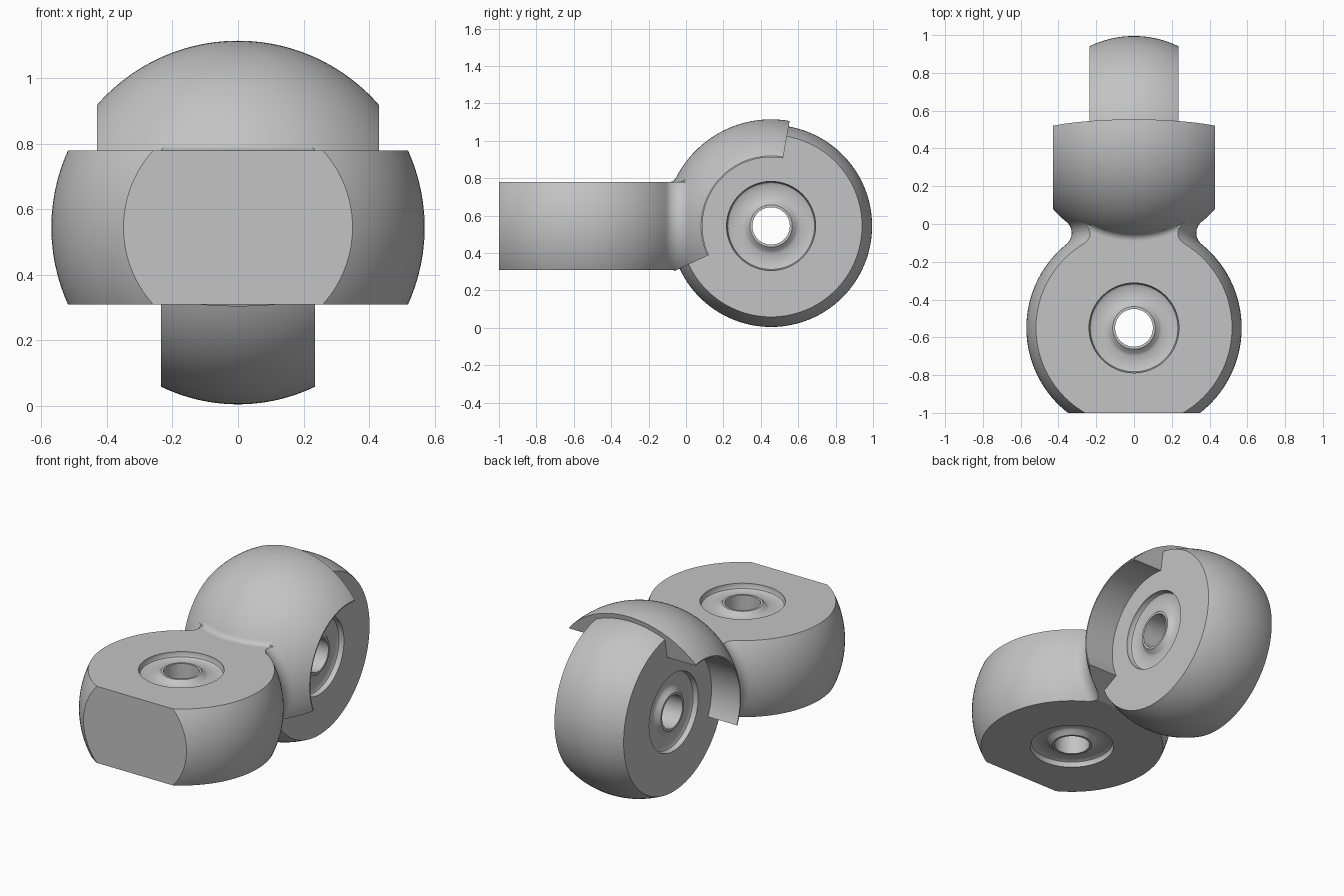
import bpy, bmesh
from math import sin, cos, pi, radians, sqrt, acos
from mathutils import Vector

if "Cube" in bpy.data.objects:
    bpy.data.objects.remove(bpy.data.objects["Cube"], do_unlink=True)

MID_Z = 0.545
BODY = Vector((0, -0.55, MID_Z))     # centre of the front ball
HOOD = Vector((0, 0.455, MID_Z))     # shared centre of hood and wheel
R, WHEEL_R, HALF = 0.57, 0.54, 0.235

grey = bpy.data.materials.new("plain grey")
grey.use_nodes = True
colour = (0.55, 0.55, 0.55, 1)
grey.diffuse_color = colour
grey.node_tree.nodes["Principled BSDF"].inputs["Base Color"].default_value = colour


def arc(cx, cy, r, a0, a1, n):
    """Points on an arc, angles in radians."""
    return [(cx + r * cos(a0 + (a1 - a0) * i / n), cy + r * sin(a0 + (a1 - a0) * i / n))
            for i in range(n + 1)]


def lathe(points, axis, centre, angle=2 * pi, steps=96, closed=False):
    """Spin a profile of 3D points about an axis through the origin, then move it."""
    bm = bmesh.new()
    verts = [bm.verts.new(p) for p in points]
    pairs = list(zip(verts, verts[1:])) + ([(verts[-1], verts[0])] if closed else [])
    edges = [bm.edges.new(p) for p in pairs]
    bmesh.ops.spin(bm, geom=verts + edges, cent=(0, 0, 0), axis=axis, angle=angle, steps=steps)
    bmesh.ops.remove_doubles(bm, verts=bm.verts[:], dist=1e-5)
    if closed:
        bmesh.ops.holes_fill(bm, edges=[e for e in bm.edges if e.is_boundary], sides=0)
    bmesh.ops.translate(bm, verts=bm.verts[:], vec=centre)
    bmesh.ops.recalc_face_normals(bm, faces=bm.faces[:])
    return bm


def slice_off(bm, point, normal):
    """Cut away everything on the normal side and close the cut."""
    cut = bmesh.ops.bisect_plane(bm, geom=bm.verts[:] + bm.edges[:] + bm.faces[:], dist=1e-6,
                                 plane_co=point, plane_no=normal, clear_outer=True)
    edges = [e for e in cut["geom_cut"] if isinstance(e, bmesh.types.BMEdge)]
    bmesh.ops.holes_fill(bm, edges=edges, sides=0)


def make(name, bm):
    mesh = bpy.data.meshes.new(name)
    bm.to_mesh(mesh)
    bm.free()
    mesh.materials.append(grey)
    obj = bpy.data.objects.new(name, mesh)
    bpy.context.collection.objects.link(obj)
    return obj


def smooth(obj):
    bpy.ops.object.select_all(action="DESELECT")
    obj.select_set(True)
    bpy.context.view_layer.objects.active = obj
    bpy.ops.object.shade_smooth_by_angle(angle=radians(30))


def bore(obj, along_x, centre):
    """Through hole with a sunken ring and a bevelled boss on both sides."""
    half = [(0, 0.3), (0.238, 0.3), (0.238, 0.218), (0.232, 0.205), (0.218, 0.198),
            (0.148, 0.198), (0.135, 0.205), (0.113, 0.226), (0.1, 0.226)]
    prof = half + [(r, -h) for r, h in reversed(half)]
    if along_x:
        bm = lathe([(h, r, 0) for r, h in prof], (1, 0, 0), centre, steps=64)
    else:
        bm = lathe([(r, 0, h) for r, h in prof], (0, 0, 1), centre, steps=64)
    cutter = make("bore_cutter", bm)
    cutter.hide_render = True
    mod = obj.modifiers.new("bore", "BOOLEAN")
    mod.operation, mod.solver, mod.object = "DIFFERENCE", "EXACT", cutter
    bpy.context.view_layer.update()
    graph = bpy.context.evaluated_depsgraph_get()
    mesh = bpy.data.meshes.new_from_object(obj.evaluated_get(graph))
    obj.modifiers.clear()
    obj.data = mesh
    bpy.data.objects.remove(cutter, do_unlink=True)


# Front body: ball flowing through a waisted neck towards the hood
half_gap = (HOOD.y - BODY.y) / 2
waist_rho = 0.076
waist_r = sqrt((R + waist_rho) ** 2 - half_gap ** 2)
waist_y = (HOOD.y + BODY.y) / 2
tilt = acos(half_gap / (R + waist_rho))
ball = arc(0, BODY.y, R, -pi / 2, pi / 2 - tilt, 48)
waist = arc(waist_r, waist_y, waist_rho, 3 * pi / 2 - tilt, pi / 2 + tilt, 14)
outline = ball + waist[1:] + [(0, waist[-1][1])]
bm = lathe([(r, y, 0) for r, y in outline], (0, 1, 0), (0, 0, MID_Z))
slice_off(bm, (0, 0, MID_Z + HALF), (0, 0, 1))
slice_off(bm, (0, 0, MID_Z - HALF), (0, 0, -1))
slice_off(bm, (0, -1, 0), (0, -1, 0))
low = radians(205)
slice_off(bm, HOOD, (0, -sin(low), cos(low)))
body = make("front_body", bm)
bore(body, False, BODY)
smooth(body)

# Rear wheel: flattened ball turning on the x axis
a = acos(HALF / WHEEL_R)
rim = arc(0, 0, WHEEL_R, pi - a, a, 28)
bm = lathe([(x, r, 0) for x, r in [(-HALF, 0)] + rim + [(HALF, 0)]], (1, 0, 0), HOOD, steps=128)
wheel = make("rear_wheel", bm)
bore(wheel, True, HOOD)
smooth(wheel)

# Hood: part-turn shell around the wheel, open at the sides
start = radians(80)
a = acos(0.43 / R)
profile = [(-0.43, 0.367)] + arc(0, 0, R, pi - a, a, 40) + [(0.43, 0.367)]
bm = lathe([(x, r * cos(start), r * sin(start)) for x, r in profile], (1, 0, 0), HOOD,
           angle=low - start, steps=48, closed=True)
smooth(make("hood", bm))

# Cove blending the flat top of the body into the hood
rho = 0.04
height = HALF + rho
reach = sqrt((R + rho) ** 2 - height ** 2)
section = arc(reach, height, rho, 3 * pi / 2, pi + acos(reach / (R + rho)), 8) + [(0.48, 0.21)]
turn = radians(26)
first = -pi / 2 - turn
bm = lathe([(s * cos(first), s * sin(first), h) for s, h in section], (0, 0, 1), HOOD,
           angle=2 * turn, steps=24, closed=True)
smooth(make("neck_cove", bm))
